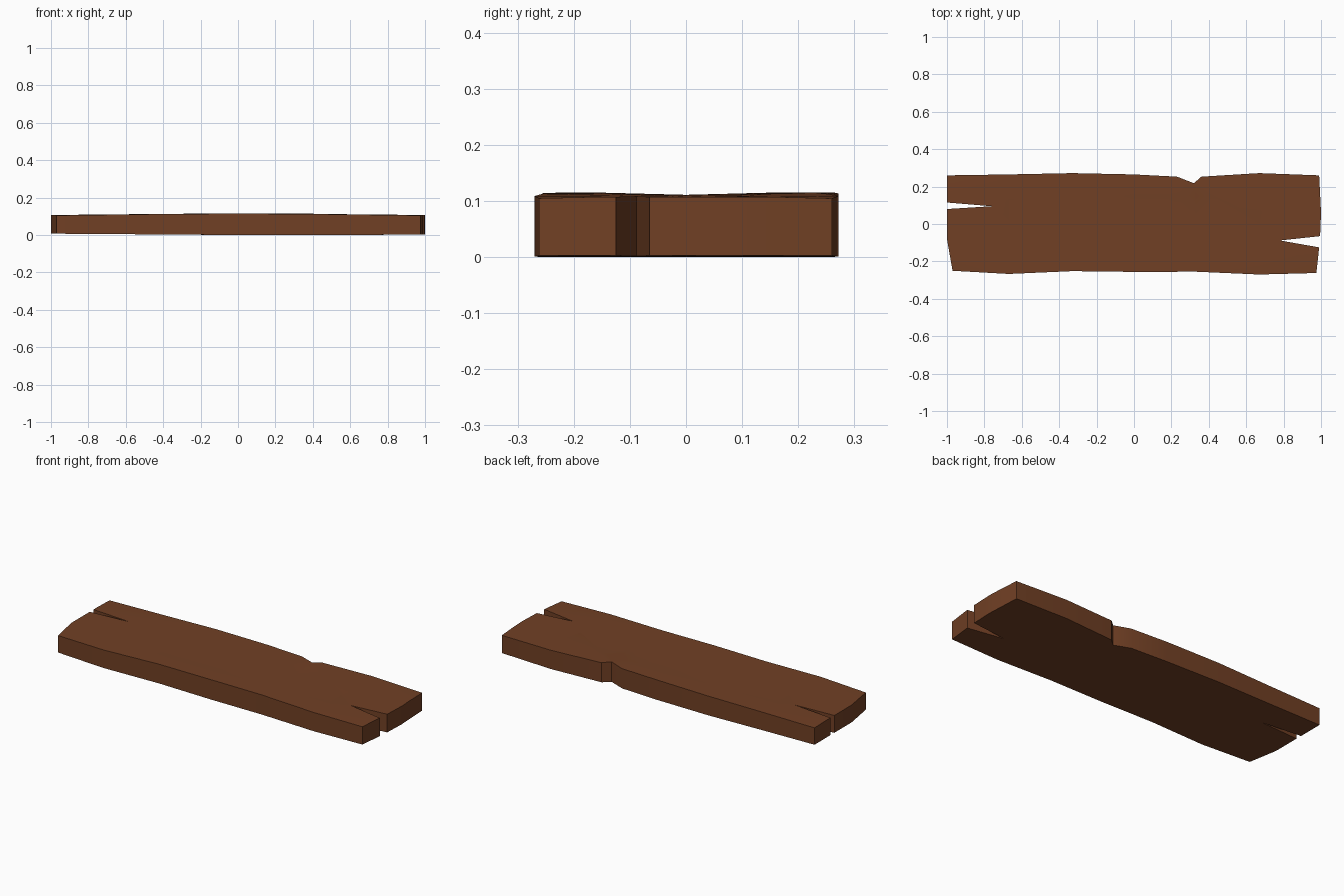
import bpy, bmesh, math
from mathutils import Vector

if "Cube" in bpy.data.objects:
    bpy.data.objects.remove(bpy.data.objects["Cube"])

# Outline seen from above, with split ends and a chipped back edge
OUTLINE = [(-0.97, -0.25), (-0.67, -0.267), (-0.33, -0.252), (0, -0.256), (0.33, -0.255),
           (0.67, -0.27), (0.975, -0.262), (0.99, -0.125), (0.78, -0.088), (0.995, -0.065),
           (1.0, 0.06), (0.99, 0.26), (0.67, 0.272), (0.36, 0.253), (0.32, 0.218),
           (0.23, 0.253), (0, 0.265), (-0.33, 0.272), (-0.67, 0.265), (-1, 0.26),
           (-1, 0.115), (-0.76, 0.095), (-1, 0.08), (-1, -0.08)]
THICK = 0.11

wood = bpy.data.materials.new("brown wood")
wood.diffuse_color = (0.165, 0.051, 0.018, 1)
wood.use_nodes = True
wood.node_tree.nodes["Principled BSDF"].inputs["Base Color"].default_value = wood.diffuse_color

# Plank: outline extruded upward
bm = bmesh.new()
base = bm.faces.new([bm.verts.new((x, y, 0)) for x, y in OUTLINE])
ext = bmesh.ops.extrude_face_region(bm, geom=[base])
for v in ext["geom"]:
    if isinstance(v, bmesh.types.BMVert):
        v.co.z = THICK
bmesh.ops.recalc_face_normals(bm, faces=bm.faces[:])
bmesh.ops.triangulate(bm, faces=[f for f in bm.faces if len(f.verts) > 4])


def slice_along(axis, positions):
    for p in positions:
        co, no = Vector((0, 0, 0)), Vector((0, 0, 0))
        co[axis], no[axis] = p, 1
        bmesh.ops.bisect_plane(bm, geom=bm.verts[:] + bm.edges[:] + bm.faces[:],
                               plane_co=co, plane_no=no, dist=1e-5)


# Slices let the surface warp gently
slice_along(0, (-0.67, -0.33, 0, 0.33, 0.67))
slice_along(1, (-0.15, 0, 0.15))
for v in bm.verts:
    x, y, z = v.co
    if z > THICK / 2:
        v.co.z = 0.109 + 0.007 * math.cos(x * 1.5) * abs(y) / 0.27 + 0.002 * math.cos(x * 3)
        if abs(y) > 0.24:
            v.co.z -= 0.003
    else:
        v.co.z = 0.003 - 0.003 * math.cos(x * 2 - 0.5) + 0.002 * max(0, -x)
low = min(v.co.z for v in bm.verts)
for v in bm.verts:
    v.co.z -= low

mesh = bpy.data.meshes.new("wooden_plank")
bm.to_mesh(mesh)
bm.free()
mesh.materials.append(wood)
plank = bpy.data.objects.new("wooden_plank", mesh)
bpy.context.collection.objects.link(plank)
bpy.context.view_layer.objects.active = plank
plank.select_set(True)
bpy.ops.object.shade_smooth_by_angle(angle=math.radians(30))
